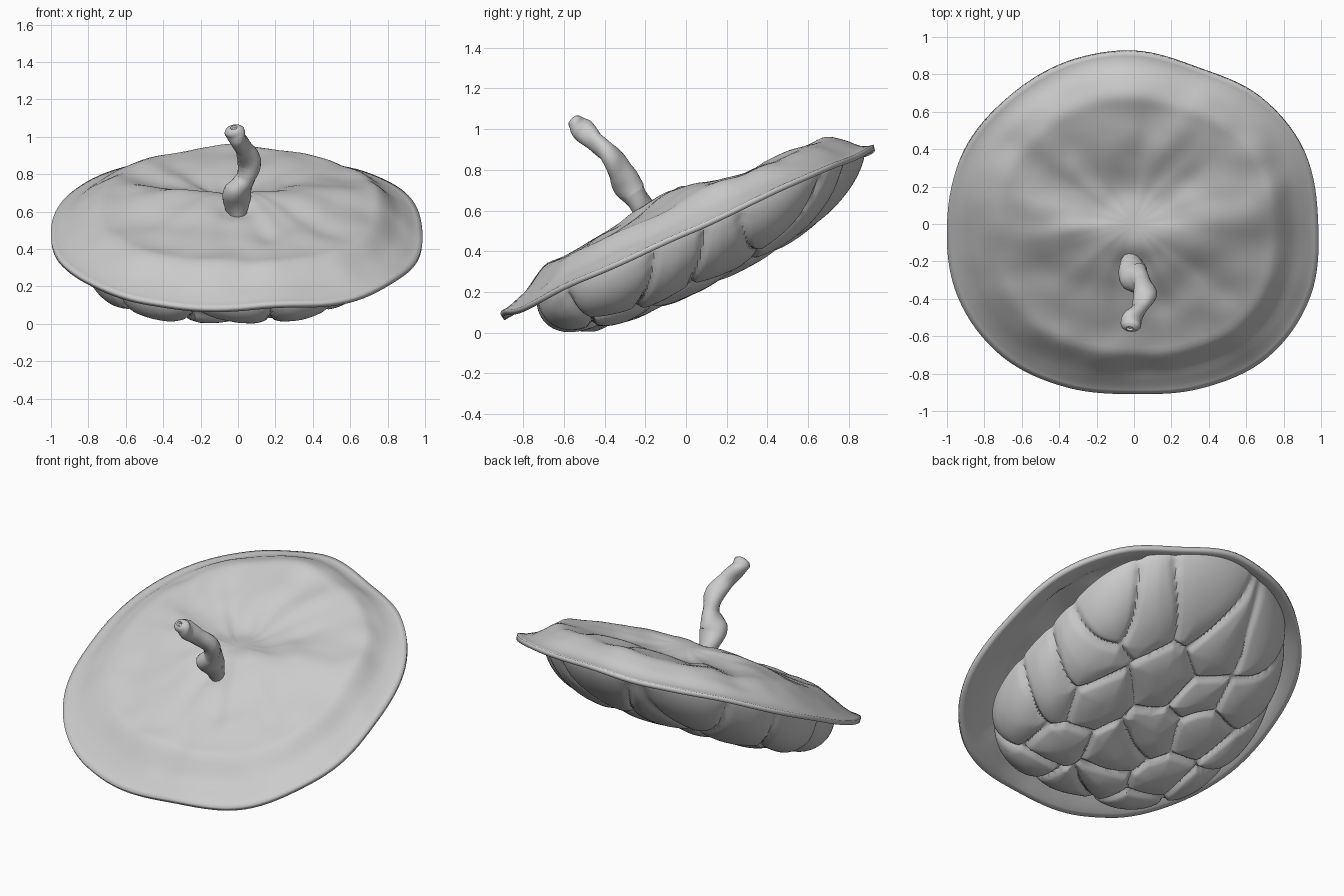
import bpy, bmesh
from math import sin, cos, tau, exp, hypot, floor
from mathutils import Vector, noise

cube = bpy.data.objects.get("Cube")
if cube:
    bpy.data.objects.remove(cube)

grey = bpy.data.materials.new("plain grey")
grey.use_nodes = True
grey.diffuse_color = (0.6, 0.6, 0.6, 1)
grey.node_tree.nodes["Principled BSDF"].inputs["Base Color"].default_value = (0.6, 0.6, 0.6, 1)

# Outline radii at even angles, for the cap and for the lumpy mass
CAP_RIM = [.985, .99, .955, .9, .92, .935, .95, .99, 1.0, 1.02, 1.0, .945, .91, .95, 1.01, 1.02]
MASS_RIM = [.77, .84, .81, .79, .81, .86, .8, .92]


def spline(a, b, c, d, f):
    return b + .5 * f * (c - a + f * (2*a - 5*b + 4*c - d + f * (3 * (b - c) + d - a)))


def rim_radius(table, angle):
    t = (angle % tau) / tau * len(table)
    i = floor(t)
    return spline(*(table[(i + k) % len(table)] for k in (-1, 0, 1, 2)), t - i)


def smooth(t):
    t = max(0, min(1, t))
    return t * t * (3 - 2 * t)


def bump(x, y, cx, cy, rx, ry):
    return exp(-((x - cx) / rx) ** 2 - ((y - cy) / ry) ** 2)


def tilt(y):
    return .505 + .455 * y


def add_object(name, bm):
    mesh = bpy.data.meshes.new(name)
    bm.to_mesh(mesh)
    bm.free()
    mesh.materials.append(grey)
    obj = bpy.data.objects.new(name, mesh)
    bpy.context.collection.objects.link(obj)
    bpy.ops.object.select_all(action='DESELECT')
    obj.select_set(True)
    bpy.context.view_layer.objects.active = obj
    bpy.ops.object.shade_smooth_by_angle(angle=.7)
    return obj


def polar_sheet(name, place, rings, segments, flip=False):
    """Disc of rings whose points come from place(rho, angle)."""
    bm = bmesh.new()
    centre = bm.verts.new(place(0, 0))
    rows = [[bm.verts.new(place(r / rings, tau * s / segments)) for s in range(segments)]
            for r in range(1, rings + 1)]
    for s in range(segments):
        n = (s + 1) % segments
        bm.faces.new((centre, rows[0][s], rows[0][n]))
        for lo, hi in zip(rows, rows[1:]):
            bm.faces.new((lo[s], hi[s], hi[n], lo[n]))
    if flip:
        bmesh.ops.reverse_faces(bm, faces=bm.faces)
    return add_object(name, bm)


# Leathery cap: sloping flange, raised centre, cross ridge and hollow
def cap_point(rho, angle):
    r = rho * rim_radius(CAP_RIM, angle)
    x, y = r * cos(angle), r * sin(angle)
    lean = cos(angle + .9)
    h = .05 * smooth((1 - rho) / .15) + .03 * smooth((.8 - rho) / .6)
    h += .09 * smooth((.91 - .03 * lean - rho) / (.18 - .05 * lean))
    ridge = y + .12 - .3 * abs(x) ** 1.2
    width = .2 if ridge < 0 else .16
    h += .06 * exp(-(ridge / width) ** 2) * smooth((.95 - abs(x)) / .6)
    h -= .05 * bump(x, y, -.05, .2, .35, .18)
    h -= .04 * bump(x, y, 0, -.22, .1, .07)
    # Radial wrinkles and small creases
    fade = smooth((1 - rho) / .2)
    h += .014 * fade * smooth(rho / .5) * noise.noise((4 * cos(angle), 4 * sin(angle), rho * 2))
    h += .014 * fade * noise.noise((x * 6, y * 6, 3))
    h += .025 * rho ** 6 * noise.noise((2 * cos(angle), 2 * sin(angle), 7))
    return x, y, tilt(y) + h


cap = polar_sheet("cap", cap_point, 40, 128)
solid = cap.modifiers.new("thickness", 'SOLIDIFY')
solid.thickness = .028
solid.offset = -1

# Centres of the swollen lumps under the cap
LUMPS = [(.5, .21), (.33, .53), (.07, .71), (.01, .30), (-.19, .56), (.29, .01),
         (.53, -.08), (.57, -.34), (.32, -.36), (-.06, -.235), (-.165, -.02), (-.43, .06),
         (-.28, .28), (-.52, .36), (-.45, .62), (-.42, -.26), (-.11, -.45), (.58, .44),
         (0, -.64), (-.45, -.55), (.35, -.62), (-.72, 0), (-.7, -.3)]


def lump_point(rho, angle):
    # Underside bowl first, then outer rings that tuck in under the cap
    q = 1 - (1 - min(1, rho / .85)) ** 1.6
    tuck = smooth((rho - .85) / .15)
    r = q * rim_radius(MASS_RIM, angle)
    x, y = r * cos(angle) - .06, r * sin(angle) + .07
    # Warped cell distance gives pillowy lumps with narrow grooves
    wx = x + .05 * noise.noise((x * 3, y * 3, 1))
    wy = y + .05 * noise.noise((x * 3, y * 3, 9))
    near = sorted(hypot(wx - a, wy - b) for a, b in LUMPS)
    gap = near[1] - near[0]
    groove = .02 * (1 - smooth(gap / .05)) + .03 * (1 - min(1, gap / .28)) ** 2
    depth = (.335 - .12 * y * y) * (1 - q ** (5.5 - cos(angle))) ** .5
    depth -= groove * smooth(depth / .12)
    pull = (1 - groove * .5 * q ** 4) * (1 - .18 * tuck)
    x, y = (x + .06) * pull - .06, (y - .07) * pull + .07
    return x, y, max(0, tilt(y) - depth + .035 * tuck)


polar_sheet("lumpy_underside", lump_point, 100, 300, flip=True)

# Twisted stem: a lobed section swept along a bent path
PATH = [(0, -.18, .56), (-.01, -.22, .63), (0, -.28, .71), (.045, -.32, .79),
        (.06, -.37, .87), (.03, -.45, .94), (-.01, -.51, 1.0), (-.018, -.54, 1.03)]
RADII = [.045, .06, .074, .055, .058, .044, .054, .048]
points = [Vector(p) for p in PATH]
bm = bmesh.new()
rows = []
STEPS, SIDES = 5, 16
for i in range((len(points) - 1) * STEPS + 1):
    k = min(i // STEPS, len(points) - 2)
    f = i / STEPS - k
    a, b, c, d = (points[max(0, min(len(points) - 1, k + j))] for j in (-1, 0, 1, 2))
    pos = spline(a, b, c, d, f)
    along = (c - b).lerp(d - b, f * .5).normalized()
    side = along.cross(Vector((1, 0, 0))).normalized()
    other = along.cross(side)
    radius = RADII[k] * (1 - f) + RADII[k + 1] * f
    row = []
    for s in range(SIDES):
        t = tau * s / SIDES
        lobed = radius * (1 + .14 * cos(2 * t - i * .45))
        row.append(bm.verts.new(pos + (side * cos(t) + other * sin(t)) * lobed))
    rows.append(row)

# Rounded tip with a small dimple
end = rows[-1]
for scale, push in ((.9, .012), (.65, .024), (.35, .028), (.2, .018)):
    rows.append([bm.verts.new(pos + (v.co - pos) * scale + along * push) for v in end])
for lo, hi in zip(rows, rows[1:]):
    for s in range(SIDES):
        n = (s + 1) % SIDES
        bm.faces.new((lo[s], lo[n], hi[n], hi[s]))
bm.faces.new(rows[0])
bm.faces.new(rows[-1])
bmesh.ops.recalc_face_normals(bm, faces=bm.faces)
add_object("stem", bm)
